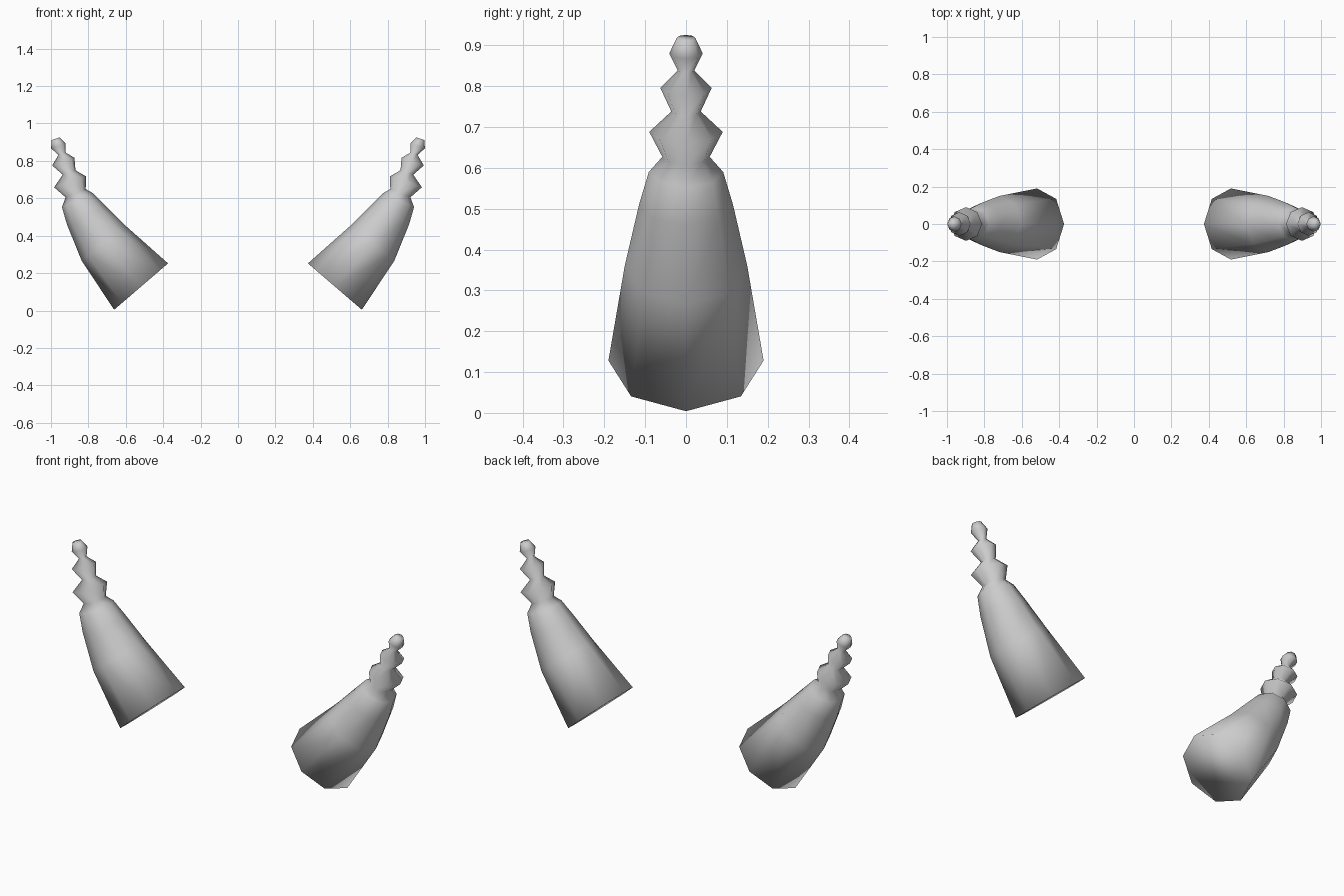
import bpy, bmesh
from math import sin, cos, radians, tau

if "Cube" in bpy.data.objects:
    bpy.data.objects.remove(bpy.data.objects["Cube"])

SIDES = 8
# ring: centre x, centre z, radius, downward tilt of its outer side in degrees
RINGS = [
    (0.518, 0.128, 0.190, 40.7), (0.719, 0.360, 0.150, 39),
    (0.811, 0.510, 0.115, 26), (0.858, 0.590, 0.091, 24),
    (0.868, 0.627, 0.058, 22), (0.898, 0.688, 0.090, 19),
    (0.903, 0.738, 0.036, 19), (0.934, 0.796, 0.063, 19),
    (0.941, 0.838, 0.020, 19), (0.960, 0.880, 0.041, 19),
    (0.976, 0.918, 0.023, 19),
]


def make_horn(name, side):
    bm = bmesh.new()
    loops = []
    for cx, cz, r, tilt in RINGS:
        t = radians(tilt)
        loop = []
        for i in range(SIDES):
            a = tau * i / SIDES
            u = r * cos(a)
            loop.append(bm.verts.new((side * (cx + u * cos(t)), r * sin(a), cz - u * sin(t))))
        loops.append(loop)
    # side walls between neighbouring rings
    for lo, hi in zip(loops, loops[1:]):
        for i in range(SIDES):
            j = (i + 1) % SIDES
            bm.faces.new((lo[i], lo[j], hi[j], hi[i]))
    # base and tip caps
    bm.faces.new(loops[0])
    bm.faces.new(loops[-1])
    bmesh.ops.recalc_face_normals(bm, faces=bm.faces[:])
    for f in bm.faces:
        f.smooth = True
    mesh = bpy.data.meshes.new(name)
    bm.to_mesh(mesh)
    bm.free()
    bpy.context.collection.objects.link(bpy.data.objects.new(name, mesh))


# mirrored pair of ridged horns
make_horn("right_horn", 1)
make_horn("left_horn", -1)
